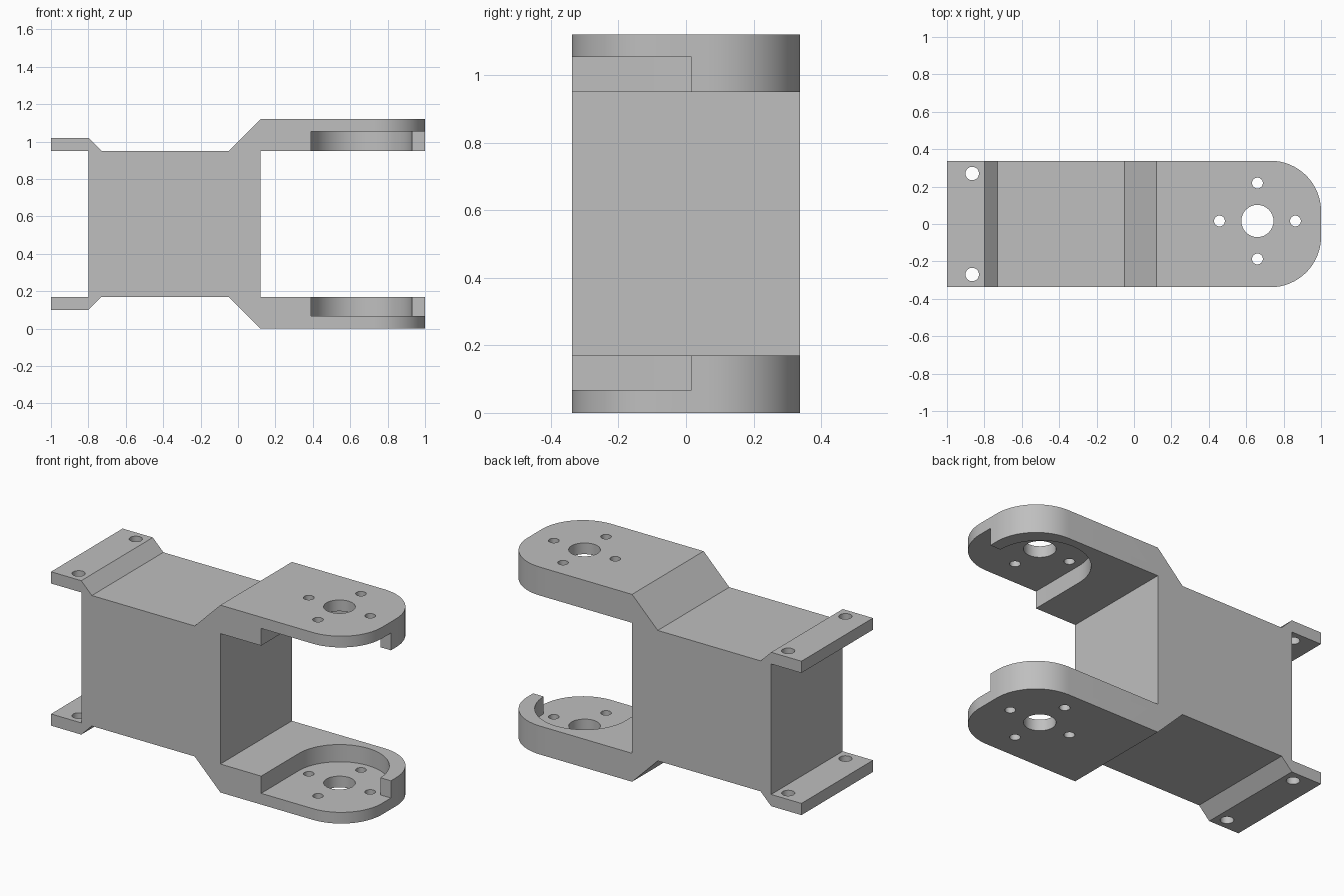
import bpy, bmesh
from math import pi, cos, sin

if "Cube" in bpy.data.objects:
    bpy.data.objects.remove(bpy.data.objects["Cube"], do_unlink=True)

HALF, MID = 0.338, 0.56          # half depth, mirror height
HUB_X, HUB_Y = 0.66, 0.016       # centre of the hub holes


def prism(bm, points, shift):
    """Extrude a closed outline along the shift vector."""
    face = bm.faces.new([bm.verts.new(p) for p in points])
    new = bmesh.ops.extrude_face_region(bm, geom=[face])["geom"]
    bmesh.ops.translate(bm, vec=shift, verts=[v for v in new if isinstance(v, bmesh.types.BMVert)])


def arc(x, y, r, sweep, steps):
    return [(x + r * cos(sweep * i / steps), y + r * sin(sweep * i / steps)) for i in range(steps + 1)]


def finish(bm, name):
    bmesh.ops.recalc_face_normals(bm, faces=bm.faces)
    mesh = bpy.data.meshes.new(name)
    bm.to_mesh(mesh)
    bm.free()
    obj = bpy.data.objects.new(name, mesh)
    bpy.context.collection.objects.link(obj)
    return obj


# Bracket body: side profile, mirrored in height
upper = [(-0.8, 0.95), (-1, 0.95), (-1, 1.02), (-0.8, 1.02), (-0.73, 0.95),
         (-0.05, 0.95), (0.12, 1.12), (1, 1.12), (1, 0.95), (0.12, 0.95)]
profile = upper + [(x, 2 * MID - z) for x, z in reversed(upper)]
bm = bmesh.new()
prism(bm, [(x, -HALF, z) for x, z in profile], (0, 2 * HALF, 0))

# Rounded arm ends
corners = [e for e in bm.edges
           if all(v.co.x > 0.99 for v in e.verts)
           and abs(e.verts[0].co.y - e.verts[1].co.y) < 0.01]
bmesh.ops.bevel(bm, geom=corners, offset=0.27, offset_type='OFFSET',
                segments=16, profile=0.5, affect='EDGES')
bracket = finish(bm, "servo_bracket")

# Pocket cutters: half round, open to the front and the end
bm = bmesh.new()
outline = arc(HUB_X, HUB_Y, 0.27, pi, 32) + [(HUB_X - 0.27, -0.5), (1.2, -0.5), (1.2, HUB_Y)]
for z in (0.067, 0.9):
    prism(bm, [(x, y, z) for x, y in outline], (0, 0, 0.153))
pockets = finish(bm, "pocket_cutter")

# Hole cutters: hub, four screws around it, two mounting holes per tab
bm = bmesh.new()
holes = [(HUB_X, HUB_Y, 0.086), (-0.865, 0.27, 0.036), (-0.865, -0.27, 0.036)]
holes += [(HUB_X + 0.203 * cos(k * pi / 2), HUB_Y + 0.203 * sin(k * pi / 2), 0.029) for k in range(4)]
for x, y, r in holes:
    prism(bm, [(px, py, -0.2) for px, py in arc(x, y, r, 2 * pi, 32)[:-1]], (0, 0, 1.6))
hole_cutter = finish(bm, "hole_cutter")

bpy.context.view_layer.objects.active = bracket
bracket.select_set(True)
for cutter in (pockets, hole_cutter):
    cutter.hide_render = True
    mod = bracket.modifiers.new(cutter.name, 'BOOLEAN')
    mod.operation = 'DIFFERENCE'
    mod.solver = 'EXACT'
    mod.object = cutter
    bpy.ops.object.modifier_apply(modifier=mod.name)
    bpy.data.objects.remove(cutter, do_unlink=True)

# Plain grey material
grey = bpy.data.materials.new("plain_grey")
grey.use_nodes = True
colour = (0.52, 0.52, 0.52, 1)
grey.diffuse_color = colour
grey.node_tree.nodes["Principled BSDF"].inputs["Base Color"].default_value = colour
bracket.data.materials.clear()
bracket.data.materials.append(grey)
bpy.ops.object.shade_smooth_by_angle(angle=pi / 6)
